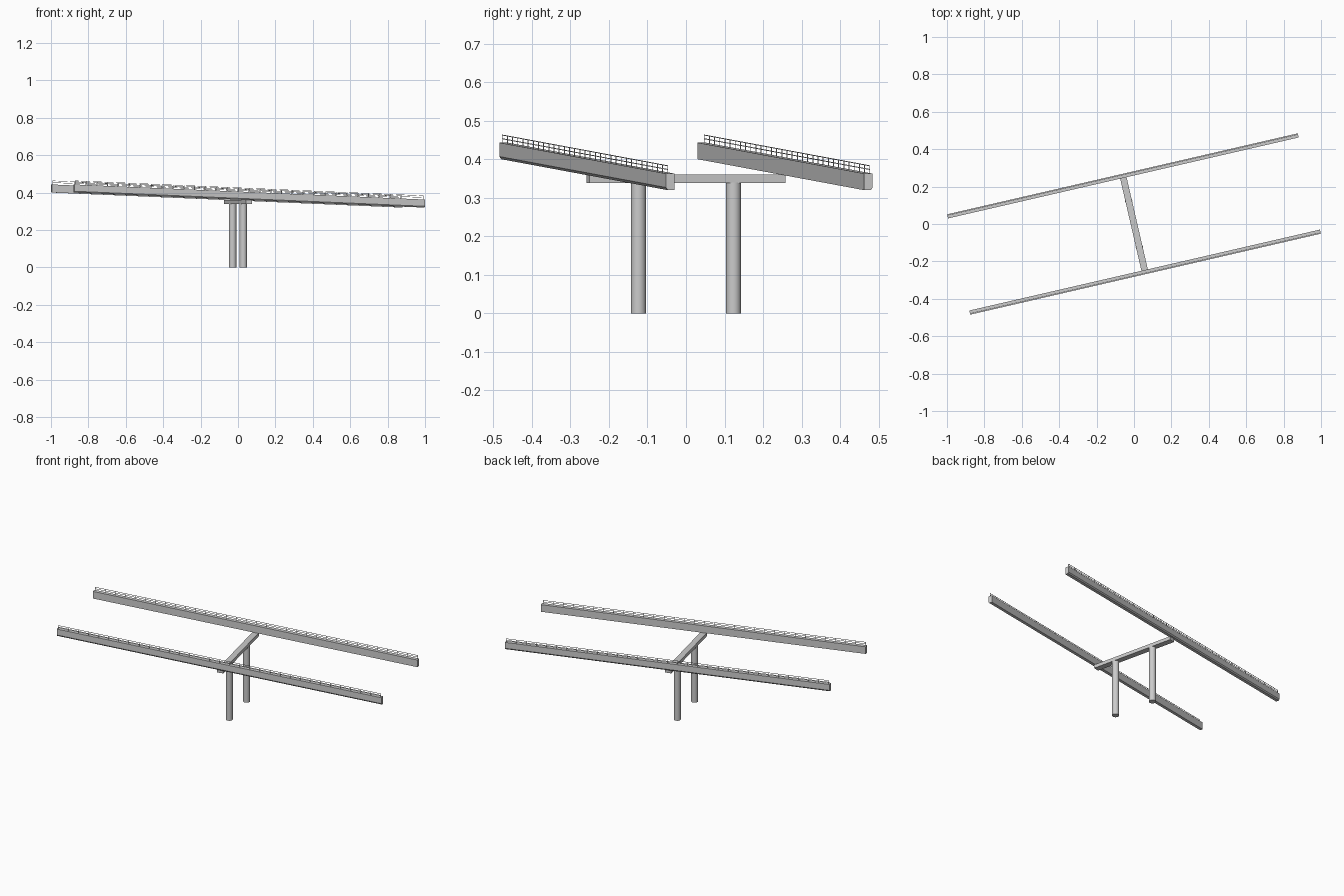
import bpy, bmesh, math
from mathutils import Matrix

if "Cube" in bpy.data.objects:
    bpy.data.objects.remove(bpy.data.objects["Cube"])

YAW = math.radians(13)          # bridge runs skewed in plan
LENGTH, WIDTH = 1.924, 0.0225   # girder length and width
OFFSET = 0.264                  # girder centre distance from the axis
SLOPE = -0.0418                 # longitudinal fall
BOTTOM, TOP = 0.360, 0.403      # girder heights at mid span
ROT = Matrix.Rotation(YAW, 4, 'Z')


def finish(name, bm, sloped=False):
    if sloped:
        for v in bm.verts:
            v.co.z += SLOPE * v.co.x
    bm.transform(ROT)
    bmesh.ops.recalc_face_normals(bm, faces=bm.faces)
    mesh = bpy.data.meshes.new(name)
    bm.to_mesh(mesh)
    bm.free()
    obj = bpy.data.objects.new(name, mesh)
    bpy.context.collection.objects.link(obj)
    return obj


def box(bm, centre, size):
    m = Matrix.Translation(centre) @ Matrix.Diagonal((*size, 1))
    bmesh.ops.create_cube(bm, size=1, matrix=m)


def girder(name, side):
    # box section with the outer bottom edge chamfered
    h = WIDTH / 2
    section = [(-h, BOTTOM), (h - 0.005, BOTTOM), (h, BOTTOM + 0.007), (h, TOP), (-h, TOP)]
    bm = bmesh.new()
    verts = [bm.verts.new((-LENGTH / 2, side * (OFFSET + y), z)) for y, z in section]
    face = bm.faces.new(verts)
    ext = bmesh.ops.extrude_face_region(bm, geom=[face])
    # keep the starting cap so that the body stays closed
    moved = [g for g in ext['geom'] if isinstance(g, bmesh.types.BMVert)]
    bmesh.ops.translate(bm, verts=moved, vec=(LENGTH, 0, 0))
    finish(name, bm, True)


def railing(name, side, posts=33, height=0.021, t=0.002):
    bm = bmesh.new()
    y = side * (OFFSET + 0.005)
    span = LENGTH - 0.012
    # horizontal rails
    for dz in (height - t / 2, height * 0.5):
        box(bm, (0, y, TOP + dz), (span, t, t))
    # upright posts
    for i in range(posts):
        x = -span / 2 + t / 2 + (span - t) * i / (posts - 1)
        box(bm, (x, y, TOP + height / 2 - 0.001), (t, t, height))
    finish(name, bm, True)


for label, side in (("front", -1), ("back", 1)):
    girder(label + "_girder", side)
    railing(label + "_railing", side)

    # round pier column
    bm = bmesh.new()
    bmesh.ops.create_cone(bm, cap_ends=True, segments=32, radius1=0.0193, radius2=0.0193,
                          depth=0.34, matrix=Matrix.Translation((0, side * 0.1265, 0.17)))
    column = finish(label + "_column", bm)
    bpy.ops.object.select_all(action='DESELECT')
    column.select_set(True)
    bpy.context.view_layer.objects.active = column
    bpy.ops.object.shade_smooth_by_angle(angle=math.radians(35))

# cross beam carrying both girders
bm = bmesh.new()
box(bm, (0, 0, 0.3495), (0.035, 0.522, 0.021))
finish("pier_cap_beam", bm)
